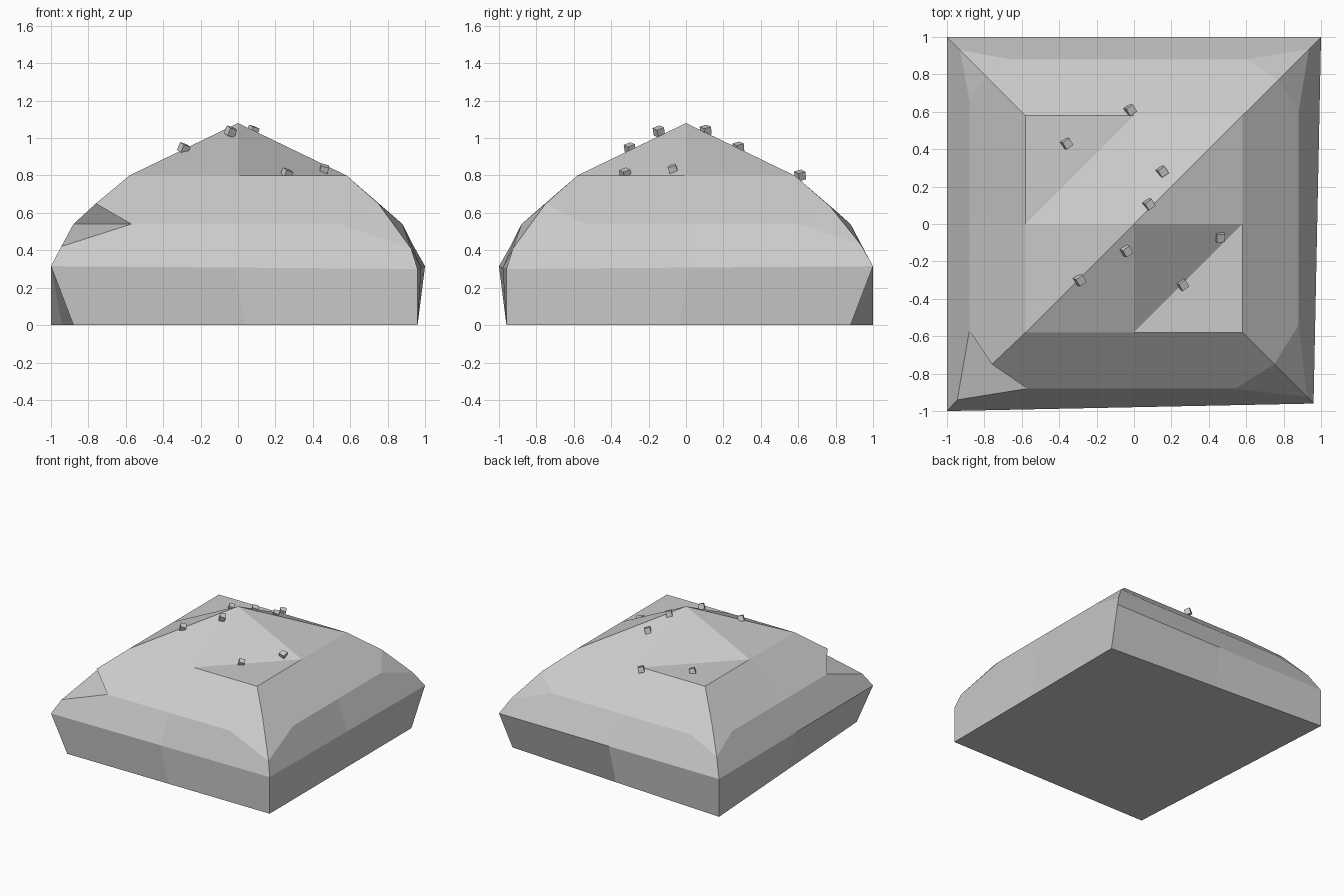
import bpy, bmesh
from mathutils import Vector, Euler

if "Cube" in bpy.data.objects:
    bpy.data.objects.remove(bpy.data.objects["Cube"])

# Corner data, counter-clockwise from the front left:
# signs, foot, rim, lower cut, upper cut, cut distance along the front/back and left/right edges
CORNERS = [
    ((-1, -1), (-.88, -.96, 0), (-1, -1, .315), (-.945, -.94, .42), (-.76, -.75, .65), .57),
    ((1, -1), (.96, -.96, 0), (.96, -.96, .30), (.925, -.925, .41), (.75, -.75, .65), .54),
    ((1, 1), (.96, .88, 0), (1, 1, .315), (.935, .935, .43), (.77, .77, .635), .60),
    ((-1, 1), (-1, 1, 0), (-1, 1, .31), (-.93, .93, .445), (-.79, .79, .62), .66),
]
TOP, TOP_Z = .58, .80
EDGE, EDGE_Z = .88, .54

bm = bmesh.new()


def face(*verts):
    bm.faces.new(verts)


def mid(a, b):
    return bm.verts.new((a.co + b.co) / 2)


# Corner vertices
corners = []
for (sx, sy), foot, rim, low, high, cut in CORNERS:
    on_y = bm.verts.new((sx * cut, sy * EDGE, EDGE_Z))   # on front/back edge
    on_x = bm.verts.new((sx * EDGE, sy * cut, EDGE_Z))   # on left/right edge
    corners.append(dict(
        foot=bm.verts.new(foot), rim=bm.verts.new(rim),
        low=bm.verts.new(low), high=bm.verts.new(high),
        top=bm.verts.new((sx * TOP, sy * TOP, TOP_Z)),
        on_y=on_y, on_x=on_x))

# Cut corners: the front left one is a sunken notch, the others fold outwards
for i, c in enumerate(corners):
    if i == 0:
        face(c['high'], c['on_y'], c['on_x'])
        face(c['low'], c['on_x'], c['on_y'])
    else:
        face(c['high'], c['on_y'], c['low'])
        face(c['high'], c['low'], c['on_x'])

# Four sides, each split at its middle: wall, bevel and slope
base, top_mids = [], []
for i in range(4):
    a, b = corners[i], corners[(i + 1) % 4]
    key = 'on_y' if i % 2 == 0 else 'on_x'
    m_foot, m_rim = mid(a['foot'], b['foot']), mid(a['rim'], b['rim'])
    m_top = mid(a['top'], b['top'])
    m_edge = mid(a[key], b[key])
    for c in (a, b):
        face(c['foot'], m_foot, m_rim, c['rim'])
        face(c['rim'], m_rim, m_edge, c[key], c['low'])
        face(c[key], m_edge, m_top, c['top'], c['high'])
    base += [a['foot'], m_foot]
    top_mids.append(m_top)
face(*base)

# Peak: ridges to two corners, flat shelves at the other two
apex = bm.verts.new((0, 0, 1.08))
for i, c in enumerate(corners):
    m0, m1 = top_mids[i - 1], top_mids[i]
    if i % 2 == 0:
        face(apex, m0, c['top'])
        face(apex, c['top'], m1)
    else:
        face(apex, m0, m1)
        face(m0, c['top'], m1)

bmesh.ops.recalc_face_normals(bm, faces=bm.faces[:])
mesh = bpy.data.meshes.new("mound")
bm.to_mesh(mesh)
bm.free()
bpy.context.collection.objects.link(bpy.data.objects.new("mound", mesh))

# Pebbles: small tilted cubes resting on the peak
PEBBLES = [(-.02, .61, .80), (-.36, .43, .81), (.15, .28, .95), (.08, .105, 1.04),
           (-.04, -.145, 1.035), (.46, -.07, .832), (-.29, -.30, .945), (.26, -.325, .81)]
for i, loc in enumerate(PEBBLES):
    tilt = Euler((.35 if loc[1] < 0 else .25, .25, .6 if i != 5 else .05))
    bpy.ops.mesh.primitive_cube_add(size=.044, location=loc, rotation=tilt)
    bpy.context.object.name = f"pebble_{i + 1}"
